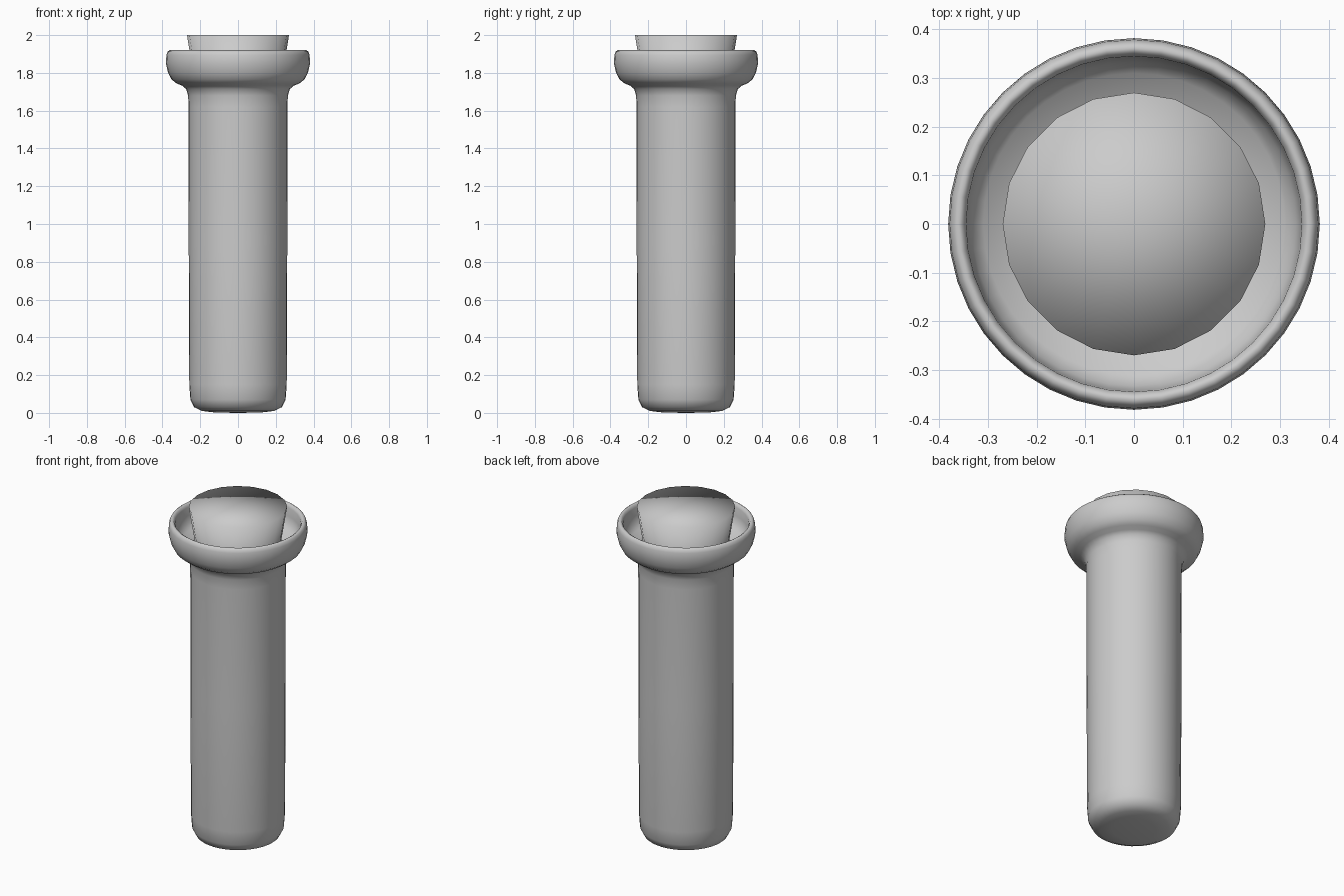
import bpy, bmesh
from math import cos, sin, pi

if "Cube" in bpy.data.objects:
    bpy.data.objects.remove(bpy.data.objects["Cube"])


def lathe(name, profile, sides):
    """Revolve (radius, z) points around z; radius 0 becomes a pole."""
    bm = bmesh.new()
    rings = []
    for r, z in profile:
        if r == 0:
            rings.append([bm.verts.new((0, 0, z))] * sides)
        else:
            rings.append([bm.verts.new((r * cos(2 * pi * i / sides),
                                        r * sin(2 * pi * i / sides), z))
                          for i in range(sides)])
    for a, b in zip(rings, rings[1:]):
        for i in range(sides):
            j = (i + 1) % sides
            quad = list(dict.fromkeys((a[i], a[j], b[j], b[i])))
            bm.faces.new(quad).smooth = True
    bmesh.ops.recalc_face_normals(bm, faces=bm.faces)
    mesh = bpy.data.meshes.new(name)
    bm.to_mesh(mesh)
    bm.free()
    obj = bpy.data.objects.new(name, mesh)
    bpy.context.collection.objects.link(obj)
    return obj


# Hollow tube: rounded base, straight wall, flared rolled rim, inner wall
outer = [(0, 0), (0.12, 0.002), (0.19, 0.01), (0.232, 0.03), (0.252, 0.07),
         (0.258, 0.15), (0.261, 0.9), (0.262, 1.62), (0.264, 1.68),
         (0.275, 1.715), (0.295, 1.732), (0.325, 1.744), (0.352, 1.765),
         (0.370, 1.80), (0.382, 1.85), (0.379, 1.895)]
lip = [(0.373, 1.912), (0.362, 1.92), (0.352, 1.915), (0.345, 1.90)]
inner = [(0.343, 1.85), (0.333, 1.81), (0.31, 1.785), (0.27, 1.768),
         (0.24, 1.745), (0.228, 1.69), (0.226, 1.6), (0.222, 0.15),
         (0.20, 0.06), (0.12, 0.04), (0, 0.038)]
lathe("tube", outer + lip + inner, 40)

# Tapered stopper with a flat, softly shaded top
lathe("stopper", [(0, 1.5), (0.19, 1.5), (0.27, 2.0), (0, 2.0)], 20)
